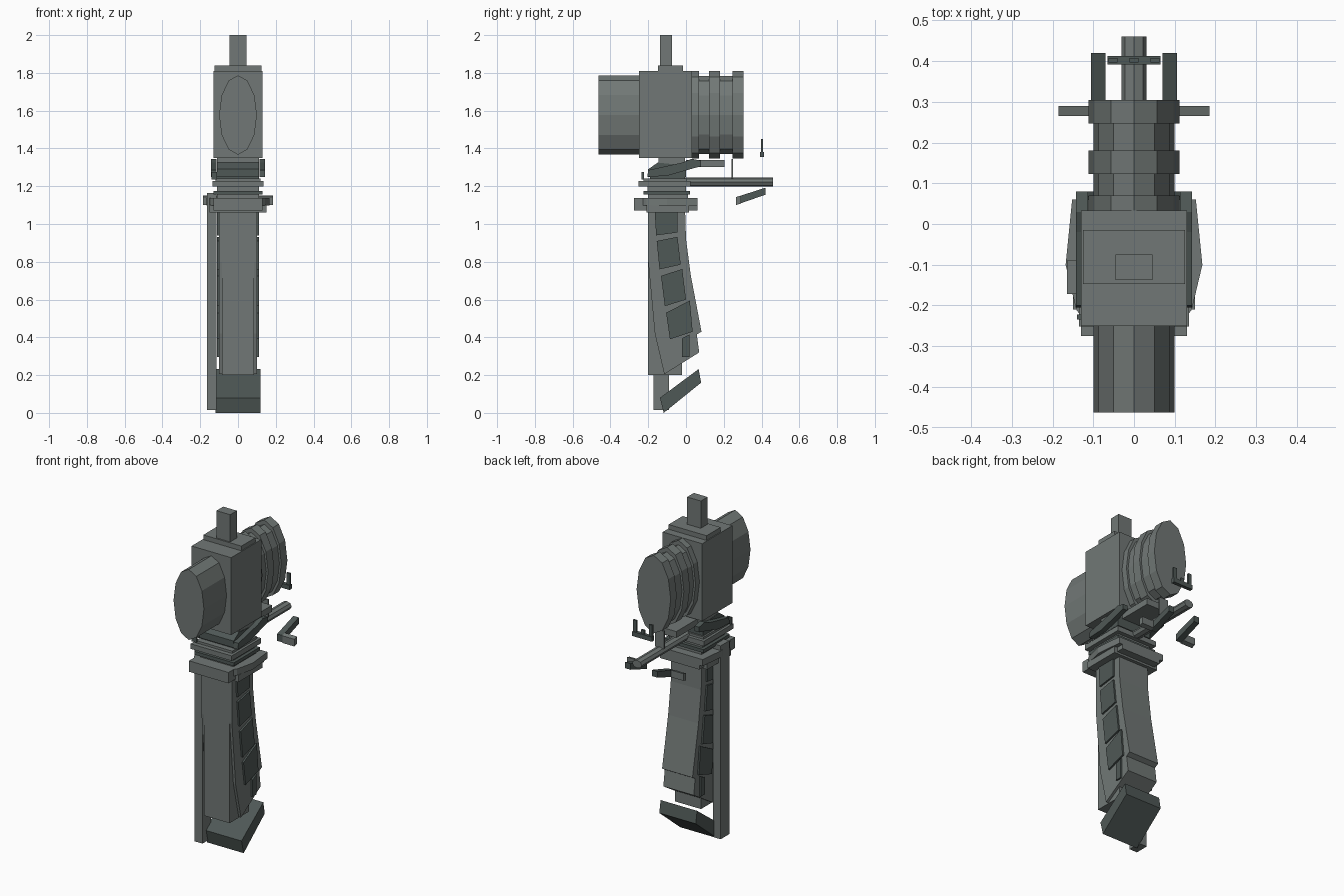
import bpy, bmesh, math


def material(name, rgb):
    m = bpy.data.materials.new(name)
    m.diffuse_color = (*rgb, 1)
    return m


GREY = material("grey green metal", (0.165, 0.187, 0.180))
DARK = material("dark green metal", (0.078, 0.098, 0.093))


def finish(name, bm, mat):
    bmesh.ops.recalc_face_normals(bm, faces=bm.faces)
    me = bpy.data.meshes.new(name)
    bm.to_mesh(me)
    bm.free()
    me.materials.append(mat)
    ob = bpy.data.objects.new(name, me)
    bpy.context.collection.objects.link(ob)
    return ob


def prism(name, pts, lo, hi, mat, axis="x"):
    """Extrude a profile: axis x takes (y, z), y takes (x, z), z takes (x, y)."""
    put = {"x": lambda p, d: (d, p[0], p[1]),
           "y": lambda p, d: (p[0], d, p[1]),
           "z": lambda p, d: (p[0], p[1], d)}[axis]
    bm = bmesh.new()
    a = [bm.verts.new(put(p, lo)) for p in pts]
    b = [bm.verts.new(put(p, hi)) for p in pts]
    n = len(pts)
    bm.faces.new(a)
    bm.faces.new(b[::-1])
    for i in range(n):
        bm.faces.new((a[i], a[(i + 1) % n], b[(i + 1) % n], b[i]))
    return finish(name, bm, mat)


def box(name, x, y, z, mat):
    return prism(name, [(x[0], y[0]), (x[1], y[0]), (x[1], y[1]), (x[0], y[1])],
                 z[0], z[1], mat, "z")


def drum(name, rx, rz, zc, y0, y1, mat, n=12):
    pts = [(rx * math.cos(2 * math.pi * i / n), zc + rz * math.sin(2 * math.pi * i / n))
           for i in range(n)]
    return prism(name, pts, y0, y1, mat, "y")


def sym(points):
    """Complete a half plan on +x with its mirror on -x."""
    return points + [(-x, y) for x, y in reversed(points)]


# Head: block, cap, post
box("head_block", (-0.13, 0.13), (-0.25, 0.033), (1.35, 1.81), GREY)
box("head_cap", (-0.125, 0.125), (-0.147, -0.015), (1.81, 1.838), GREY)
box("top_post", (-0.045, 0.045), (-0.138, -0.075), (1.838, 2.0), GREY)

# Oval drums with raised rings behind
drum("front_drum", 0.10, 0.21, 1.577, -0.463, -0.25, GREY)
drum("rear_drum", 0.10, 0.207, 1.577, 0.033, 0.30, GREY)
for i, (a, b) in enumerate([(0.033, 0.07), (0.123, 0.18), (0.247, 0.304)]):
    drum(f"rear_ring_{i + 1}", 0.112, 0.232, 1.578, a, b, GREY)

# Neck under the head
box("neck_upper", (-0.11, 0.11), (-0.145, -0.005), (1.29, 1.35), GREY)
prism("neck_wedge", [(-0.2, 1.25), (-0.2, 1.29), (-0.15, 1.325), (0.0, 1.31), (0.0, 1.25)],
      -0.112, 0.112, DARK)
for s in (-1, 1):
    x = sorted((s * 0.113, s * 0.143))
    prism("neck_side_arm", [(-0.205, 1.25), (-0.2, 1.285), (-0.02, 1.325), (0.03, 1.345),
                            (0.08, 1.335), (0.08, 1.305), (0.04, 1.295), (-0.1, 1.255)],
          *x, DARK)
box("neck_front_catch", (-0.14, -0.11), (-0.235, -0.222), (1.235, 1.275), DARK)
box("rear_bracket", (-0.08, 0.08), (0.0, 0.205), (1.302, 1.34), GREY)

# Stacked collar plates
box("plate_dark", (-0.11, 0.11), (-0.19, -0.005), (1.235, 1.26), DARK)
box("plate_top", (-0.12, 0.12), (-0.225, 0.005), (1.228, 1.242), GREY)
box("plate_upper", (-0.135, 0.135), (-0.252, 0.025), (1.198, 1.228), GREY)
box("plate_spacer", (-0.11, 0.11), (-0.205, 0.0), (1.165, 1.198), GREY)
box("plate_lower", (-0.13, 0.13), (-0.225, 0.02), (1.155, 1.175), DARK)
box("plate_base", (-0.11, 0.11), (-0.2, 0.01), (1.135, 1.155), GREY)
prism("wide_collar", sym([(0.11, -0.255), (0.142, -0.21), (0.168, -0.1), (0.152, 0.06)]),
      1.098, 1.137, GREY, "z")
for n, a, b in (("front", -0.275, -0.21), ("rear", 0.015, 0.06)):
    box(f"collar_lip_{n}", (-0.13, 0.13), (a, b), (1.072, 1.137), GREY)
box("collar_skirt", (-0.15, 0.15), (-0.21, 0.015), (1.06, 1.1), GREY)

# Rear rod with upright and floating sight
drum("rear_rod", 0.031, 0.024, 1.222, -0.02, 0.46, GREY, 8)
box("rod_upright", (-0.03, 0.03), (0.24, 0.25), (1.24, 1.345), GREY)
box("sight_base", (-0.065, 0.065), (0.392, 0.413), (1.355, 1.382), DARK)
for x, top in ((-0.052, 1.45), (0.0, 1.405), (0.052, 1.45)):
    box("sight_prong", (x - 0.011, x + 0.011), (0.397, 0.408), (1.38, top), DARK)

# Mirrored levers: sloping arm with an outward foot
for s in (-1, 1):
    prism("lever_arm", [(0.268, 1.102), (0.268, 1.143), (0.42, 1.192), (0.42, 1.155)],
          *sorted((s * 0.07, s * 0.106)), DARK)
    prism("lever_foot", [(0.265, 1.10), (0.265, 1.143), (0.29, 1.15), (0.29, 1.108)],
          *sorted((s * 0.106, s * 0.185)), GREY)

# Handle: straight front core and leaning outer grip
prism("grip_core", [(-0.2, 1.08), (-0.02, 1.08), (-0.02, 0.2), (-0.2, 0.2)],
      -0.085, 0.085, GREY)
prism("grip_body", [(-0.2, 1.08), (-0.005, 1.08), (0.0, 0.92), (0.025, 0.73), (0.082, 0.43),
                    (0.057, 0.415), (0.07, 0.32), (-0.115, 0.205), (-0.165, 0.42),
                    (-0.2, 0.8)], -0.1, 0.1, GREY)
panels = [[(-0.165, 1.06), (-0.045, 1.06), (-0.045, 0.955), (-0.158, 0.94)],
          [(-0.155, 0.91), (-0.045, 0.932), (-0.028, 0.785), (-0.14, 0.76)],
          [(-0.132, 0.725), (-0.02, 0.762), (0.0, 0.6), (-0.112, 0.565)],
          [(-0.105, 0.53), (0.02, 0.595), (0.035, 0.43), (-0.085, 0.39)],
          [(-0.02, 0.395), (0.018, 0.415), (0.018, 0.295), (-0.02, 0.295)]]
for s in (-1, 1):
    for i, p in enumerate(panels):
        prism(f"grip_panel_{i + 1}", p, *sorted((s * 0.098, s * 0.11)), DARK)

# Left strap and tilted foot
box("side_strap", (-0.165, -0.113), (-0.172, -0.09), (0.015, 1.165), GREY)
prism("tilted_foot", [(-0.138, 0.08), (0.067, 0.232), (0.08, 0.16), (-0.118, 0.0)],
      -0.12, 0.12, DARK)
